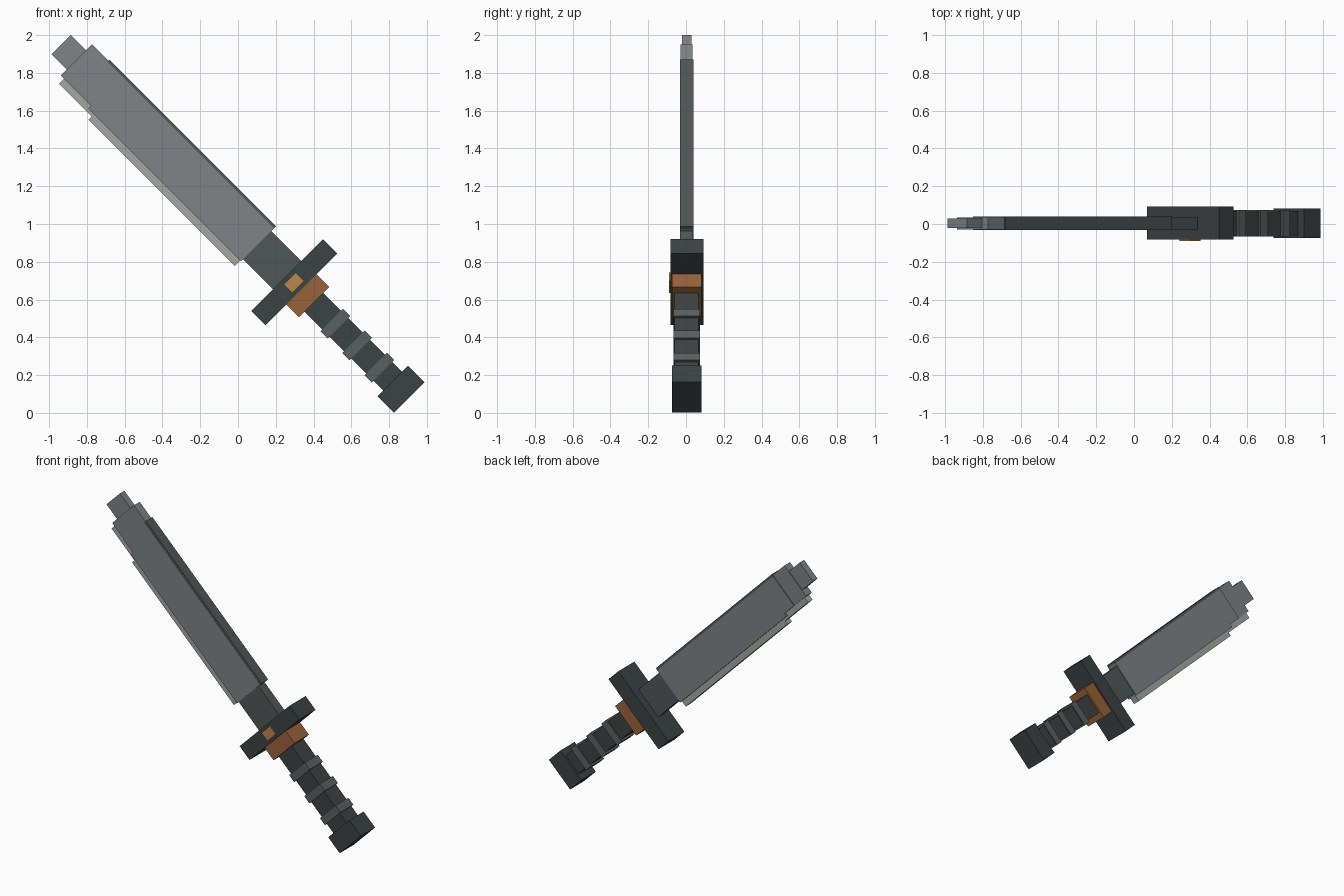
import bpy
from mathutils import Matrix, Vector

if "Cube" in bpy.data.objects:
    bpy.data.objects.remove(bpy.data.objects["Cube"])


def material(name, rgb):
    """Flat material from sRGB 0-255 values."""
    lin = [((c / 255 + 0.055) / 1.055) ** 2.4 for c in rgb]
    m = bpy.data.materials.new(name)
    m.diffuse_color = (*lin, 1)
    m.use_nodes = True
    m.node_tree.nodes["Principled BSDF"].inputs["Base Color"].default_value = m.diffuse_color
    return m


DARK = material("dark_iron", (60, 66, 66))
MID = material("worn_iron", (80, 87, 86))
RING = material("ring_iron", (90, 97, 96))
STEEL = material("blade_steel", (126, 131, 134))
LIGHT = material("sharpened_steel", (163, 168, 160))
BROWN = material("copper_brown", (152, 98, 56))
GOLD = material("pale_bronze", (184, 136, 78))

# The weapon lies on a diagonal: u runs towards the tip, v across the blade
S = 0.5 ** 0.5
U, V, Y = Vector((-S, 0, S)), Vector((S, 0, S)), Vector((0, 1, 0))


def box(name, mat, u, v, y):
    """Axis-aligned block in the tilted (u, y, v) frame."""
    bpy.ops.mesh.primitive_cube_add(size=1)
    ob = bpy.context.object
    ob.name = name
    c = [(a + b) / 2 for a, b in (u, y, v)]
    d = [b - a for a, b in (u, y, v)]
    pos = U * c[0] + Y * c[1] + V * c[2]
    turn = Matrix((U, -Y, V)).transposed().to_4x4()  # proper rotation
    ob.data.transform(Matrix.Translation(pos) @ turn @ Matrix.Diagonal((*d, 1)))
    ob.data.materials.append(mat)
    if ob.data.polygons and turn.determinant() < 0:
        ob.data.flip_normals()
    return ob


# Handle
box("pommel", DARK, (-0.583, -0.46), (0.585, 0.813), (-0.074, 0.081))
box("grip", DARK, (-0.47, 0.14), (0.628, 0.768), (-0.06, 0.067))
for i, u in enumerate((-0.030, -0.193, -0.360)):
    box(f"grip_ring_{i + 1}", RING, (u - 0.027, u + 0.027), (0.615, 0.782), (-0.067, 0.074))

# Guard
box("collar", BROWN, (0.13, 0.228), (0.587, 0.813), (-0.075, 0.081))
box("guard", DARK, (0.226, 0.332), (0.431, 0.969), (-0.082, 0.092))
box("guard_stud", GOLD, (0.246, 0.31), (0.652, 0.742), (-0.091, -0.08))

# Blade
box("blade_root", MID, (0.33, 0.57), (0.594, 0.806), (-0.031, 0.037))
box("blade_body", STEEL, (0.556, 1.70), (0.578, 0.826), (-0.033, 0.041))
box("blade_upper", STEEL, (1.69, 1.803), (0.60, 0.826), (-0.033, 0.041))
box("blade_shoulder", STEEL, (1.80, 1.926), (0.60, 0.834), (-0.029, 0.034))
box("blade_tip", STEEL, (1.92, 2.04), (0.645, 0.789), (-0.021, 0.028))
box("blade_spine", MID, (0.556, 1.803), (0.82, 0.841), (-0.032, 0.040))
box("cutting_edge_lower", LIGHT, (0.562, 1.657), (0.537, 0.585), (-0.021, 0.028))
box("cutting_edge_upper", LIGHT, (1.65, 1.903), (0.562, 0.605), (-0.021, 0.028))
